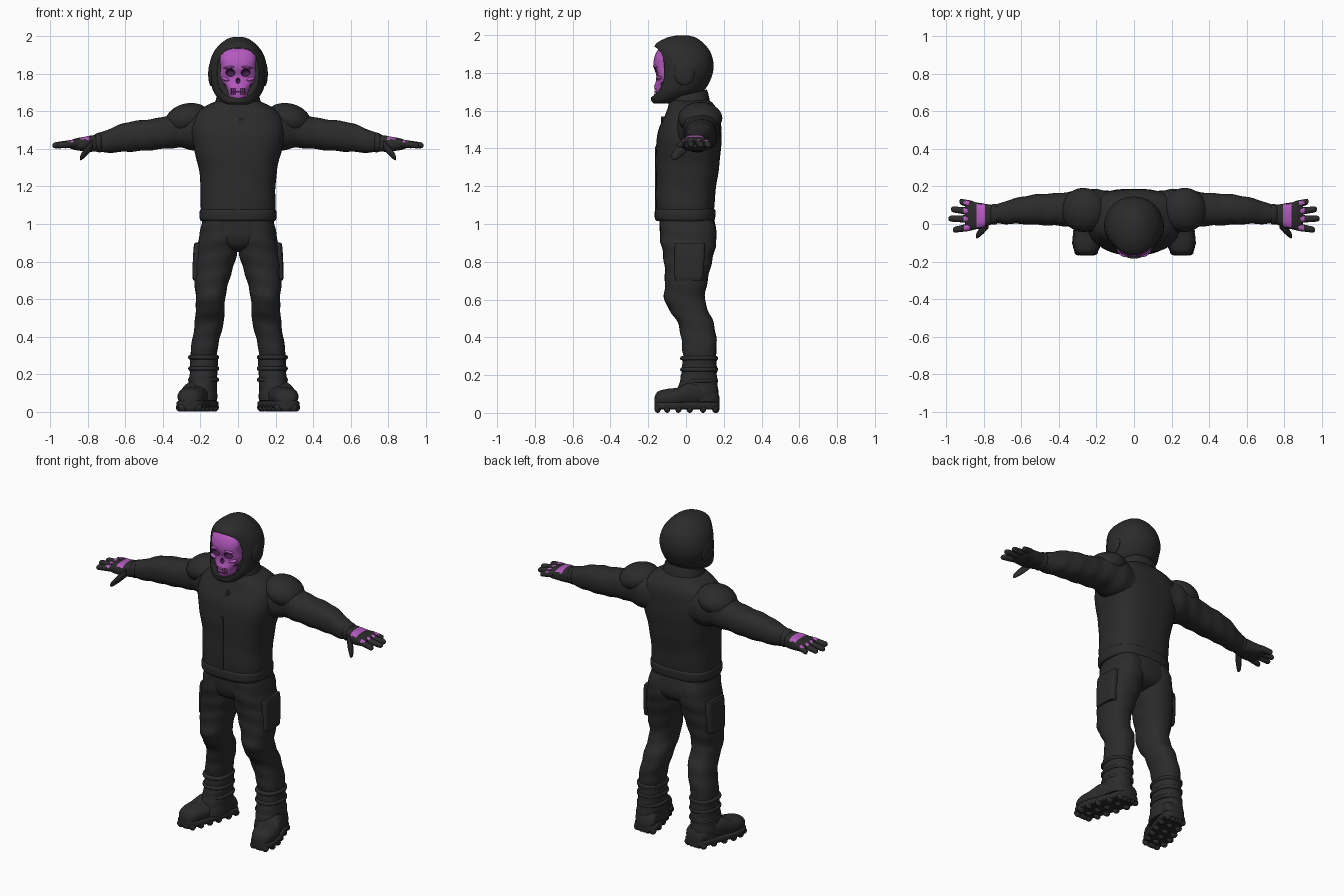
import bpy
import bmesh
from math import sin, cos, pi, copysign
from mathutils import Vector, Matrix

if "Cube" in bpy.data.objects:
    bpy.data.objects.remove(bpy.data.objects["Cube"])


def make_material(name, color):
    mat = bpy.data.materials.new(name)
    mat.use_nodes = True
    mat.diffuse_color = (*color, 1)
    mat.node_tree.nodes["Principled BSDF"].inputs["Base Color"].default_value = (*color, 1)
    return mat


BLACK = make_material("charcoal_black", (.024, .024, .024))
PURPLE = make_material("violet", (.46, .1, .52))
SHADOW = make_material("dark_violet", (.06, .012, .07))


def finish(name, bm, mats, mirror=False, angle=40):
    """Turn a bmesh into a smooth shaded object, mirrored if it is one of a pair."""
    bmesh.ops.recalc_face_normals(bm, faces=bm.faces)
    mesh = bpy.data.meshes.new(name)
    bm.to_mesh(mesh)
    bm.free()
    obj = bpy.data.objects.new(name, mesh)
    bpy.context.collection.objects.link(obj)
    for mat in mats:
        mesh.materials.append(mat)
    bpy.ops.object.select_all(action='DESELECT')
    obj.select_set(True)
    bpy.context.view_layer.objects.active = obj
    bpy.ops.object.shade_smooth_by_angle(angle=angle * pi / 180)
    if mirror:
        obj.modifiers.new("Mirror", 'MIRROR')
    return obj


def spline(a, b, c, d, t):
    """Catmull-Rom blend of ring values."""
    return [q + t / 2 * (r - p + t * (2 * p - 5 * q + 4 * r - s + t * (3 * (q - r) + s - p)))
            for p, q, r, s in zip(a, b, c, d)]


def loft(name, axis, rings, mats=(BLACK,), mirror=False, n=32, power=2.3, steps=5,
         fold=0, freq=60, slant=0, paint=None):
    """Skin superellipse rings (position, low, high, low, high) set along an axis."""
    dense = []
    for i in range(len(rings) - 1):
        quad = [rings[max(0, min(len(rings) - 1, i + k))] for k in (-1, 0, 1, 2)]
        dense += [spline(*quad, s / steps) for s in range(steps)]
    dense.append(rings[-1])
    bm = bmesh.new()
    loops = []
    for pos, a0, a1, b0, b1 in dense:
        loop = []
        for k in range(n):
            ang = 2 * pi * k / n
            size = 1 + fold * sin(pos * freq + 2 * sin(ang + 1))
            ca, sa = [copysign(abs(f(ang)) ** (2 / power), f(ang)) * size for f in (cos, sin)]
            co = [(a0 + a1) / 2 + (a1 - a0) / 2 * ca, (b0 + b1) / 2 + (b1 - b0) / 2 * sa]
            co.insert(axis, pos)
            co[2] += slant * co[1]
            loop.append(bm.verts.new(co))
        loops.append(loop)
    for low, high in zip(loops, loops[1:]):
        for k in range(n):
            bm.faces.new((low[k - 1], low[k], high[k], high[k - 1]))
    bm.faces.new(loops[0])
    bm.faces.new(loops[-1])
    if paint:
        bm.normal_update()
        for face in bm.faces:
            face.material_index = int(paint(face.calc_center_median()))
    return finish(name, bm, mats, mirror)


def upright(name, rings, **options):
    """Centred loft along z from (height, half width, front, back)."""
    return loft(name, 2, [(z, -w, w, f, b) for z, w, f, b in rings], **options)


def solids(name, kind, items, mat=BLACK, mirror=False, tilt=0):
    """Ellipsoids or boxes given as (centre, full size), joined in one object."""
    bm = bmesh.new()
    for centre, size in items:
        place = (Matrix.Translation(centre) @ Matrix.Rotation(tilt, 4, 'Y')
                 @ Matrix.Diagonal((*size, 1)))
        if kind == "ball":
            bmesh.ops.create_uvsphere(bm, u_segments=28, v_segments=16, radius=.5, matrix=place)
        else:
            bmesh.ops.create_cube(bm, size=1, matrix=place)
    return finish(name, bm, [mat], mirror)


def carve(target, cutter):
    """Cut a shape away, keeping the cutter's colour on the cut faces."""
    mod = target.modifiers.new("Carve", 'BOOLEAN')
    mod.operation, mod.solver, mod.object = 'DIFFERENCE', 'EXACT', cutter
    mod.material_mode = 'TRANSFER'
    bpy.ops.object.select_all(action='DESELECT')
    bpy.context.view_layer.objects.active = target
    target.select_set(True)
    bpy.ops.object.modifier_apply(modifier=mod.name)
    bpy.data.objects.remove(cutter)
    bpy.ops.object.shade_smooth_by_angle(angle=.7)


# Jacket: body, hem band, zip placket and standing collar
upright("jacket_body", [
    (1.02, .195, -.155, .145), (1.1, .2, -.16, .15), (1.2, .2, -.16, .16), (1.3, .21, -.16, .175),
    (1.4, .235, -.16, .185), (1.5, .25, -.145, .187), (1.58, .23, -.11, .178),
    (1.63, .17, -.09, .15), (1.66, .1, -.08, .12)], n=48, power=2.7, fold=.006, freq=40)
upright("jacket_hem", [(1.015, .195, -.155, .145), (1.03, .204, -.165, .154),
                       (1.07, .204, -.165, .156), (1.08, .195, -.155, .148)], n=48, power=2.7)
solids("zip_placket", "box", [((0, -.158, 1.22), (.022, .012, .38))])
upright("collar", [(1.6, .13, -.1, .13), (1.66, .118, -.092, .118), (1.685, .112, -.085, .11)],
        slant=.25)
solids("collar_flap", "box", [((.012, -.118, 1.545), (.022, .03, .04))], tilt=.5)

# Sleeves and shoulder pads
loft("sleeves", 0, [
    (.1, -.08, .17, 1.38, 1.6), (.2, -.06, .185, 1.385, 1.62), (.3, -.02, .178, 1.405, 1.605),
    (.4, -.01, .165, 1.4, 1.57), (.5, -.005, .16, 1.39, 1.555), (.6, 0, .145, 1.385, 1.54),
    (.69, 0, .12, 1.38, 1.505), (.74, .005, .1, 1.385, 1.485)], mirror=True, fold=.025)
solids("shoulder_pads", "ball", [((.27, .075, 1.56), (.24, .235, .165))], mirror=True, tilt=.25)

# Gloves: cuff, palm with painted strip, fingers with painted knuckles, thumb
loft("glove_cuffs", 0, [(.725, .01, .095, 1.39, 1.475), (.735, -.002, .107, 1.382, 1.487),
                        (.755, -.002, .105, 1.385, 1.482), (.765, .01, .095, 1.39, 1.475)], mirror=True)
loft("palms", 0, [
    (.74, .005, .1, 1.39, 1.475), (.78, -.01, .105, 1.385, 1.472), (.82, -.025, .112, 1.388, 1.465),
    (.87, -.028, .118, 1.395, 1.455), (.9, -.015, .105, 1.405, 1.44)], (BLACK, PURPLE), True,
    power=2.8, paint=lambda c: .795 < c.x < .835 and c.z > 1.45)
for finger, y, spread, tip in (("index", -.012, -.02, .965), ("middle", .026, .003, .99),
                               ("ring", .064, .015, .975), ("little", .1, .02, .93)):
    profile = []
    for t, r in ((0, .018), (.3, .02), (.6, .018), (.88, .016), (.97, .011), (1, .003)):
        x, mid, z = .85 + (tip - .85) * t, y + spread * t, 1.432 - .014 * t
        profile.append((x, mid - r, mid + r, z - r, z + r))
    loft(finger + "_fingers", 0, profile, (BLACK, PURPLE), True, n=16, power=2,
         paint=lambda c: .878 < c.x < .908 and c.z > 1.438)
profile = []
for t, r in ((0, .026), (.4, .027), (.75, .022), (.93, .016), (1, .004)):
    x, y, z = .775 + .068 * t, .005 - .072 * t, 1.425 - .075 * t
    profile.append((x, y - r, y + r, z - r, z + r))
loft("thumbs", 0, profile, mirror=True, n=16)

# Trousers: seat, legs and thigh pockets
upright("trouser_seat", [(1.06, .185, -.14, .14), (1, .192, -.14, .155), (.93, .195, -.135, .162),
                         (.88, .13, -.11, .14), (.85, .04, -.05, .07)], n=40, power=2.5)
loft("trouser_legs", 2, [
    (1.02, .005, .19, -.135, .145), (.93, .002, .208, -.138, .162), (.84, .006, .226, -.122, .147),
    (.75, .032, .234, -.112, .125), (.66, .058, .23, -.113, .107), (.6, .068, .224, -.115, .1),
    (.54, .072, .226, -.085, .118), (.48, .075, .23, -.045, .145), (.4, .095, .24, -.026, .16),
    (.34, .108, .252, -.02, .162), (.28, .115, .25, -.01, .155)], mirror=True, fold=.018, freq=65)
loft("thigh_pockets", 2, [(.9, .19, .222, -.05, .09), (.88, .19, .236, -.06, .1),
                          (.72, .19, .243, -.06, .09), (.7, .19, .23, -.05, .08)],
     mirror=True, power=4)

# Boots: shaft, cuff, straps, foot and lugged sole
loft("boot_shafts", 2, [
    (.3, .105, .258, -.018, .163), (.24, .108, .256, -.02, .163), (.18, .112, .26, -.03, .165),
    (.12, .112, .268, -.045, .17), (.06, .11, .27, -.06, .172)], mirror=True, fold=.015, freq=110)
for z in (.29, .23, .17):
    loft("boot_straps", 2, [(z - .012, .112, .252, -.018, .16), (z - .007, .102, .264, -.03, .168),
                            (z + .007, .102, .264, -.028, .168), (z + .012, .112, .252, -.018, .16)],
         mirror=True)
foot = [(-.168, .225, .285, .08), (-.15, .195, .315, .112), (-.1, .172, .328, .127),
        (-.04, .152, .322, .135), (.02, .132, .3, .165), (.09, .112, .275, .16),
        (.155, .105, .25, .13), (.178, .135, .22, .08)]
loft("boot_feet", 1, [(y, a + .006, b - .006, .03, top) for y, a, b, top in foot], mirror=True)
loft("boot_soles", 1, [(y, a, b, .018, .058) for y, a, b, top in foot], mirror=True, power=5)
lugs = []
for y, a, b, top in foot:
    for x in (a + .02, (a + b) / 2, b - .02):
        lugs.append(((x, max(-.15, min(.16, y)), .022), (.046, .034, .044)))
solids("sole_lugs", "ball", lugs, mirror=True)

# Helmet shell with a face opening and ear discs
helmet = upright("helmet", [
    (1.637, .055, -.17, -.1), (1.655, .09, -.184, -.02), (1.7, .128, -.18, .085),
    (1.76, .146, -.165, .128), (1.83, .154, -.158, .146), (1.9, .138, -.163, .134),
    (1.95, .104, -.162, .1), (1.985, .06, -.105, .055), (1.998, .02, -.05, .012)], n=48, power=2.1)
carve(helmet, loft("face_opening", 1, [(-.3, -.116, .116, 1.672, 1.942),
                                       (-.06, -.11, .11, 1.672, 1.935)], power=2.6))
solids("ear_discs", "ball", [((.143, -.01, 1.8), (.032, .11, .13))], mirror=True)

# Skull mask with carved sockets, nose, cheeks and mouth
skull = upright("skull_mask", [
    (1.66, .03, -.15, -.05), (1.675, .046, -.168, -.05), (1.72, .06, -.17, -.05),
    (1.755, .082, -.16, -.05), (1.79, .096, -.158, -.05), (1.835, .092, -.172, -.05),
    (1.88, .097, -.168, -.05), (1.92, .084, -.15, -.05), (1.94, .05, -.12, -.05)],
    mats=(PURPLE,), n=40)
for side in (-1, 1):
    carve(skull, solids("eye_socket", "ball", [((side * .042, -.163, 1.806), (.052, .07, .042))], SHADOW))
    carve(skull, solids("cheek_hollow", "ball", [((side * .085, -.13, 1.728), (.045, .08, .05))], SHADOW))
carve(skull, solids("nose_hollow", "ball", [((0, -.17, 1.764), (.026, .06, .034))], SHADOW))
carve(skull, solids("mouth_slot", "box", [((0, -.17, 1.706), (.074, .07, .034))], SHADOW))
teeth = []
for i in range(-3, 4):
    for z in (1.697, 1.714):
        teeth.append(((i * .01, -.148 + abs(i) * .004, z), (.008, .036, .014)))
solids("teeth", "box", teeth, PURPLE)
solids("brow_ridges", "ball", [((.042, -.158, 1.835), (.07, .036, .016))], PURPLE, True, tilt=.1)
solids("cheekbones", "ball", [((.066, -.142, 1.772), (.05, .036, .02))], PURPLE, True, tilt=-.3)
